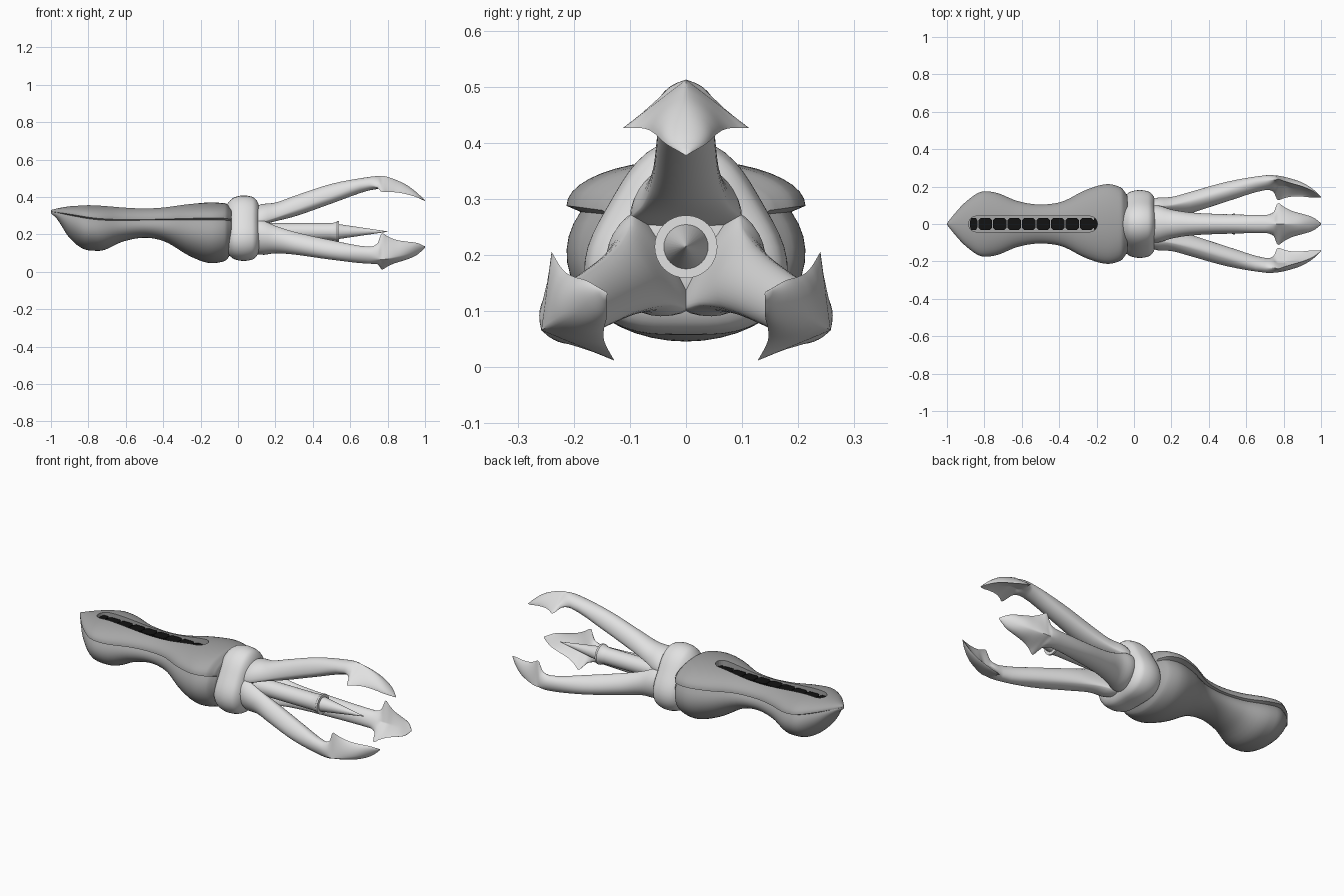
import bpy, bmesh, math
from mathutils import Vector

if "Cube" in bpy.data.objects:
    bpy.data.objects.remove(bpy.data.objects["Cube"], do_unlink=True)

AXIS_Z = 0.215


def material(name, value):
    mat = bpy.data.materials.new(name)
    mat.use_nodes = True
    color = (value, value, value, 1)
    mat.diffuse_color = color
    mat.node_tree.nodes["Principled BSDF"].inputs["Base Color"].default_value = color
    return mat


SHELL = material("mid grey", 0.38)
PALE = material("pale grey", 0.75)
BLACK = material("black", 0.006)


def slopes(xs, ys):
    """Limited slopes, so the smooth curve never overshoots its stations."""
    d = [(b - a) / (v - u) for a, b, u, v in zip(ys, ys[1:], xs, xs[1:])]
    inner = []
    for a, b in zip(d, d[1:]):
        inner.append(0 if a * b <= 0 else math.copysign(
            min(abs(a + b) / 2, 2 * abs(a), 2 * abs(b)), a))
    return [d[0]] + inner + [d[-1]]


def smooth_stations(rows, steps):
    """Fill in stations between the given ones with a smooth curve."""
    cols = list(zip(*rows))
    xs = cols[0]
    tangents = [slopes(xs, c) for c in cols]
    out = []
    for i in range(len(rows) - 1):
        h = xs[i + 1] - xs[i]
        for k in range(steps):
            t = k / steps
            a = (1 + 2 * t) * (1 - t) ** 2
            b = t * (1 - t) ** 2
            c = t * t * (3 - 2 * t)
            d = t * t * (t - 1)
            out.append([a * q[i] + b * h * m[i] + c * q[i + 1] + d * h * m[i + 1]
                        for q, m in zip(cols, tangents)])
    return out + [list(rows[-1])]


def finish(obj, mat, angle=40):
    obj.data.materials.clear()
    obj.data.materials.append(mat)
    bpy.ops.object.select_all(action="DESELECT")
    obj.select_set(True)
    bpy.context.view_layer.objects.active = obj
    bpy.ops.object.shade_smooth_by_angle(angle=math.radians(angle))
    return obj


def loft(name, rings, mat, angle=40):
    """Skin a list of equal rings and cap both ends."""
    bm = bmesh.new()
    loops = [[bm.verts.new(p) for p in ring] for ring in rings]
    n = len(loops[0])
    for a, b in zip(loops, loops[1:]):
        for i in range(n):
            j = (i + 1) % n
            bm.faces.new((a[i], a[j], b[j], b[i]))
    bm.faces.new(loops[0])
    bm.faces.new(loops[-1])
    bmesh.ops.recalc_face_normals(bm, faces=bm.faces)
    mesh = bpy.data.meshes.new(name)
    bm.to_mesh(mesh)
    bm.free()
    obj = bpy.data.objects.new(name, mesh)
    bpy.context.collection.objects.link(obj)
    return finish(obj, mat, angle)


def signed_power(v, p):
    return math.copysign(abs(v) ** p, v)


# Body: domed top, side ridge with a groove below it, rounded keel
def body_ring(x, top, bottom, ridge, w):
    half = []
    for k in range(11):
        a = math.pi / 2 * (1 - k / 10)
        half.append((w * math.cos(a), ridge + (top - ridge) * math.sin(a)))
    depth = ridge - bottom
    centre = ridge - 0.35 * depth
    for k in range(15):
        a = math.radians(28 - 118 * k / 14)
        half.append((w * math.cos(a), centre + 0.65 * depth * math.sin(a)))
    mirrored = [(-y, z) for y, z in half[-2:0:-1]]
    return [Vector((x, y, z)) for y, z in half + mirrored]


# Stations: x, top, bottom, ridge height, half width
BODY = [(-1, .33, .312, .322, .003), (-.97, .338, .285, .318, .042),
        (-.9, .35, .18, .308, .118), (-.8, .358, .115, .292, .175),
        (-.74, .356, .112, .285, .168), (-.62, .348, .16, .28, .122),
        (-.5, .344, .182, .28, .104), (-.4, .348, .165, .282, .115),
        (-.25, .365, .08, .286, .185), (-.14, .37, .046, .288, .213),
        (-.07, .367, .058, .286, .195), (-.035, .34, .1, .28, .15)]
body = loft("body", [body_ring(*s) for s in smooth_stations(BODY, 5)], SHELL, 50)

# Long rounded slot cut in the back
bm = bmesh.new()
outline = []
for k in range(24):
    a = 2 * math.pi * (k + 0.5) / 24
    end = -0.24 if math.cos(a) > 0 else -0.84
    outline.append(bm.verts.new((end + 0.045 * math.cos(a), 0.042 * math.sin(a), 0.318)))
face = bm.faces.new(outline)
lifted = bmesh.ops.extrude_face_region(bm, geom=[face])["geom"]
bmesh.ops.translate(bm, vec=(0, 0, 0.2), verts=[v for v in lifted if isinstance(v, bmesh.types.BMVert)])
bmesh.ops.recalc_face_normals(bm, faces=bm.faces)
mesh = bpy.data.meshes.new("slot_cutter")
bm.to_mesh(mesh)
bm.free()
cutter = bpy.data.objects.new("slot_cutter", mesh)
bpy.context.collection.objects.link(cutter)
cutter.hide_render = True
cut = body.modifiers.new("slot", "BOOLEAN")
cut.operation = "DIFFERENCE"
cut.solver = "EXACT"
cut.object = cutter
bpy.context.view_layer.objects.active = body
bpy.ops.object.modifier_apply(modifier="slot")
bpy.data.objects.remove(cutter, do_unlink=True)


# Row of dark chamfered blocks in the slot
def slot_block(name, x, half_x):
    rings = []
    for z in (0.312, 0.337):
        ring = []
        for sx, sy in ((1, .6), (.7, 1), (-.7, 1), (-1, .6),
                       (-1, -.6), (-.7, -1), (.7, -1), (1, -.6)):
            ring.append((x + sx * half_x, sy * 0.031, z))
        rings.append(ring)
    loft(name, rings, BLACK, 20)


for i in range(8):
    slot_block(f"slot_block_{i + 1}", -0.795 + i * 0.0775, 0.037)
slot_block("slot_block_rear", -0.857, 0.019)
slot_block("slot_block_front", -0.204, 0.012)

# Three-lobed collar
COLLAR = [(-.075, .1), (-.05, .14), (-.02, .165), (.03, .175),
          (.075, .168), (.105, .14), (.125, .08)]
rings = []
for x, radius in smooth_stations(COLLAR, 4):
    ring = []
    for k in range(48):
        a = 2 * math.pi * k / 48
        r = radius - 0.018 * math.sin(3 * a)
        ring.append((x, r * math.cos(a), AXIS_Z + r * math.sin(a)))
    rings.append(ring)
loft("collar", rings, PALE, 60)


# Three claw arms around the axis
def arm_ring(x, outer, inner, edge, w, power):
    ring = []
    for k in range(36):
        a = 2 * math.pi * k / 36
        c, s = math.cos(a), math.sin(a)
        reach = outer - edge if s > 0 else edge - inner
        ring.append((x, w * signed_power(c, power), edge + reach * signed_power(s, power)))
    return ring


# Stations: x, outer radius, inner radius, edge radius, half width, section power
ARM = [(.06, .1, .03, .04, .1, 1), (.12, .145, .035, .05, .1, 1),
       (.2, .155, .055, .075, .078, 1), (.3, .19, .08, .115, .062, 1),
       (.5, .255, .15, .19, .052, 1), (.7, .292, .22, .25, .048, 1),
       (.745, .297, .228, .235, .062, 1.3), (.77, .298, .238, .212, .112, 2),
       (.8, .292, .238, .212, .093, 1.8), (.84, .278, .225, .21, .072, 1.5),
       (.9, .25, .21, .2, .054, 1.2), (.96, .205, .182, .182, .034, 1),
       (1, .166, .163, .165, .004, 1)]
arm_rings = [arm_ring(*s) for s in smooth_stations(ARM, 4)]
for name, turn in (("upper_claw", 0), ("left_claw", 120), ("right_claw", -120)):
    claw = loft(name, arm_rings, PALE, 50)
    claw.location.z = AXIS_Z
    claw.rotation_euler.x = math.radians(turn)


# Central barrel with a flared rim and a pointed tip
def turned(name, profile):
    rings = [[(x, r * math.cos(k * math.pi / 16), AXIS_Z + r * math.sin(k * math.pi / 16))
              for k in range(32)] for x, r in profile]
    loft(name, rings, PALE, 35)


turned("barrel", [(.08, .05), (.2, .045), (.49, .045), (.52, .048),
                  (.53, .056), (.54, .056), (.54, .042)])
turned("barrel_tip", [(.53, .041), (.8, .001)])
